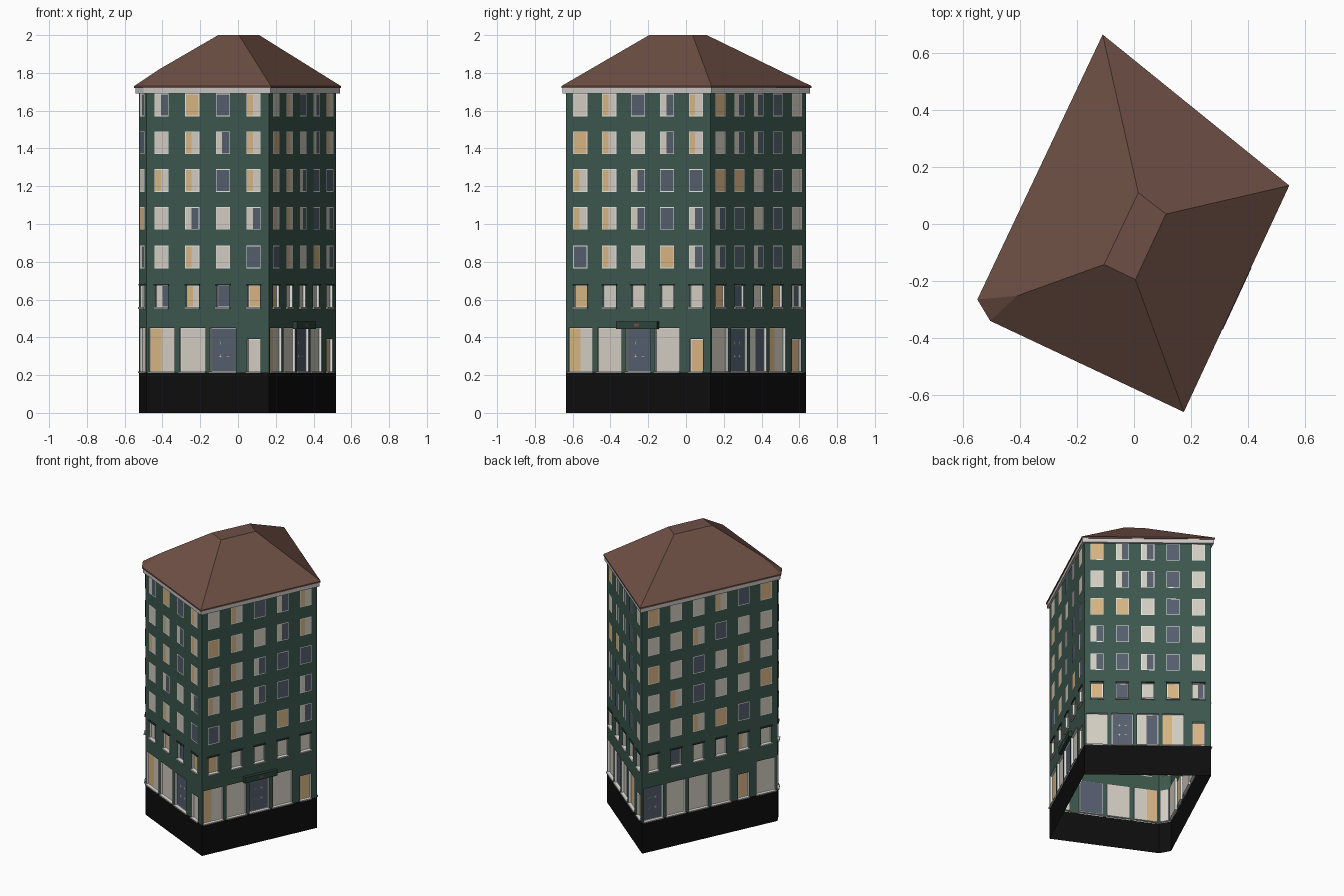
import bpy
from mathutils import Vector

if "Cube" in bpy.data.objects:
    bpy.data.objects.remove(bpy.data.objects["Cube"])

def mat(name, r, g, b):
    m = bpy.data.materials.new(name)
    m.diffuse_color = (r, g, b, 1)
    m.use_nodes = True
    m.node_tree.nodes["Principled BSDF"].inputs["Base Color"].default_value = m.diffuse_color
    return m

MATS = {
    "green": mat("wall green", .045, .095, .073),
    "black": mat("base black", .004, .004, .004),
    "roof": mat("roof brown", .155, .078, .058),
    "pale": mat("pale curtain", .65, .61, .54),
    "tan": mat("warm curtain", .68, .46, .23),
    "glass": mat("slate glass", .088, .112, .15),
    "stone": mat("cornice stone", .58, .56, .54),
    "white": mat("window frame white", .8, .8, .77),
    "sign": mat("sign green", .024, .055, .042),
}

# Plan outline, counter-clockwise from the front left corner
WALL = [(-.485, -.33), (.165, -.635), (.52, .13), (-.105, .635), (-.525, -.26)]
EAVE = [(-.505, -.34), (.175, -.66), (.545, .135), (-.11, .665), (-.55, -.265)]

parts = {}

def poly(part, pts, colour):
    parts.setdefault(part, []).append(([Vector(p) for p in pts], colour))

class Face:
    """One facade: u runs along the wall, z up, o outward."""
    def __init__(self, i):
        a, b = Vector(WALL[i]), Vector(WALL[(i + 1) % 5])
        self.a, self.len = a, (b - a).length
        self.t = (b - a).normalized()
        self.n = Vector((self.t.y, -self.t.x))

    def p(self, u, z, o=0):
        q = self.a + self.t * u + self.n * o
        return (q.x, q.y, z)

    def quad(self, part, r, o, colour):
        u0, u1, z0, z1 = r
        poly(part, [self.p(u0, z0, o), self.p(u1, z0, o), self.p(u1, z1, o), self.p(u0, z1, o)], colour)

    def ring(self, part, outer, inner, o, colour):
        a, b, c, d = outer
        e, f, g, h = inner
        for r in ((a, e, c, d), (f, b, c, d), (e, f, c, g), (e, f, h, d)):
            if r[1] - r[0] > 1e-5 and r[3] - r[2] > 1e-5:
                self.quad(part, r, o, colour)

    def reveal(self, part, r, o, colour):
        u0, u1, z0, z1 = r
        c = [(u0, z0), (u1, z0), (u1, z1), (u0, z1)]
        for k in range(4):
            (u, z), (v, w) = c[k], c[(k + 1) % 4]
            poly(part, [self.p(u, z, 0), self.p(v, w, 0), self.p(v, w, o), self.p(u, z, o)], colour)

    def box(self, part, r, o0, o1, colour):
        u0, u1, z0, z1 = r
        self.quad(part, r, o1, colour)
        poly(part, [self.p(u0, z0, o0), self.p(u0, z1, o0), self.p(u1, z1, o0), self.p(u1, z0, o0)], colour)
        c = [(u0, z0), (u1, z0), (u1, z1), (u0, z1)]
        for k in range(4):
            (u, z), (v, w) = c[k], c[(k + 1) % 4]
            poly(part, [self.p(u, z, o0), self.p(v, w, o0), self.p(v, w, o1), self.p(u, z, o1)], colour)

    def pane(self, part, r, o, kind):
        """White border, then one or two curtain / glass strips."""
        f = .004
        u0, u1, z0, z1 = r[0] + f, r[1] - f, r[2] + f, r[3] - f
        self.ring(part, r, (u0, u1, z0, z1), o, "white")
        left, right, s = {"P": ("pale", "pale", .5), "T": ("tan", "tan", .5),
                          "D": ("glass", "glass", .5), "L": ("tan", "pale", .45),
                          "G": ("pale", "glass", .45), "H": ("glass", "pale", .5)}[kind]
        m = u0 + (u1 - u0) * s
        self.quad(part, (u0, m, z0, z1), o, left)
        self.quad(part, (m, u1, z0, z1), o, right)

# Curtain patterns per facade: five upper rows, first floor, shop floor
PATTERN = [
    ["GTDL", "PLGL", "LLDL", "PGPG", "PLPD", "GLDT", "LPDP"],
    ["PLDGL", "TLPGL", "LLGDD", "LLGDG", "DLPTG", "TPPPP", "LPDPT"],
    ["TGGDP", "PGGDP", "TTPDP", "GDPDP", "GDGDP", "TDPTG", "PDGLT"],
    ["TPPLDT", "PPLDPP", "TPDPLP", "PLDPPT", "PPLTDP", "PDPPLP", "DPPPTP"],
    ["G", "D", "P", "T", "G", "P", "P"],
]
BAYS = [4, 5, 5, 6, 1]
DOOR = [3, 4, 4, 4, None]
UPPER_Z = [1.57, 1.37, 1.17, .97, .765]
Z_BASE, Z_MID, Z_UP, Z_TOP = .215, .50, .72, 1.70
SET = -.015

for i in range(5):
    f = Face(i)
    n, bay = BAYS[i], f.len / BAYS[i]
    f.quad("base_plinth", (0, f.len, 0, Z_BASE), 0, "black")
    f.quad("upper_walls", (0, f.len, Z_UP, Z_TOP), 0, "green")
    for k in range(n):
        c = (k + .5) * bay
        w = min(.083, bay * .62) / 2
        # flat upper windows
        for row, z in enumerate(UPPER_Z):
            f.pane("upper_windows", (c - w, c + w, z, z + .12), .003, PATTERN[i][row][k])
        # first floor windows, set back, with sill and lintel
        h = (c - w * .9, c + w * .9, .56, .675)
        f.ring("first_floor_wall", (k * bay, (k + 1) * bay, Z_MID, Z_UP), h, 0, "green")
        f.reveal("first_floor_reveals", h, SET, "white")
        f.pane("first_floor_windows", h, SET, PATTERN[i][5][k])
        f.box("window_sills", (h[0] - .006, h[1] + .006, .551, .56), 0, .012, "stone")
        f.box("window_lintels", (h[0] - .006, h[1] + .006, .675, .683), 0, .008, "sign")
        # shop windows and doors
        door = k == DOOR[i]
        w = .039 if door else bay * (.84 if n > 1 else .7) / 2
        h = (c - w, c + w, Z_BASE + .004, .39 if door else .45)
        f.ring("shop_wall", (k * bay, (k + 1) * bay, Z_BASE, Z_MID), h, 0, "green")
        f.reveal("shop_reveals", h, SET, "white")
        f.pane("doors" if door else "shop_windows", h, SET, PATTERN[i][6][k])
        f.box("shop_sills", (h[0] - .004, h[1] + .004, Z_BASE - .003, Z_BASE + .005), 0, .01, "stone")
        if PATTERN[i][6][k] == "D":
            # small glazing crosses on the dark shop panes
            for du in (-.3, .3):
                for z in (.30, .37):
                    x = c + du * w
                    f.quad("glazing_marks", (x - .008, x + .008, z - .001, z + .001), SET + .002, "pale")
                    f.quad("glazing_marks", (x - .001, x + .001, z - .008, z + .008), SET + .002, "pale")
    if i == 1:
        # sign board over the middle shop window
        c = f.len / 2
        f.box("sign_board", (c - .12, c + .12, .445, .485), 0, .022, "sign")
        f.quad("sign_badge", (c - .015, c + .015, .457, .473), .024, "roof")

def outline(k):
    return [Vector(w).lerp(Vector(e), k) for w, e in zip(WALL, EAVE)]

def band(part, k, z0, z1, colour, caps=True):
    pts = outline(k)
    for a, b in zip(pts, pts[1:] + pts[:1]):
        poly(part, [(a.x, a.y, z0), (b.x, b.y, z0), (b.x, b.y, z1), (a.x, a.y, z1)], colour)
    if caps:
        poly(part, [(p.x, p.y, z0) for p in reversed(pts)], colour)

# Cornice and eave edge
band("cornice", .75, 1.692, 1.72, "stone")
band("roof", 1, 1.72, 1.73, "roof")

# Hipped roof with a small flat top
D, C, B, A, E = [(x, y, 1.73) for x, y in EAVE]
T1, T2, T3, T4 = (.015, .11, 2), (.112, .035, 2), (.005, -.195, 2), (-.105, -.142, 2)
K = (-.41, -.252, 1.823)
for face in ([T4, T3, T2, T1], [B, A, T1, T2], [C, B, T2, T3],
             [D, C, T3, T4, K], [E, D, K], [A, E, K, T4, T1]):
    poly("roof", face, "roof")

# Turn the collected faces into one object per part
for name, faces in parts.items():
    verts, idx, cols = [], [], []
    used = list(dict.fromkeys(c for _, c in faces))
    for pts, c in faces:
        idx.append(range(len(verts), len(verts) + len(pts)))
        verts += pts
        cols.append(used.index(c))
    me = bpy.data.meshes.new(name)
    me.from_pydata(verts, [], [list(r) for r in idx])
    for c in used:
        me.materials.append(MATS[c])
    for p, c in zip(me.polygons, cols):
        p.material_index = c
    ob = bpy.data.objects.new(name, me)
    bpy.context.collection.objects.link(ob)

# Roof top faces up
top = bpy.data.objects["roof"].data
for p in top.polygons:
    if p.normal.z < -.5 and p.center.z > 1.75:
        p.flip()
